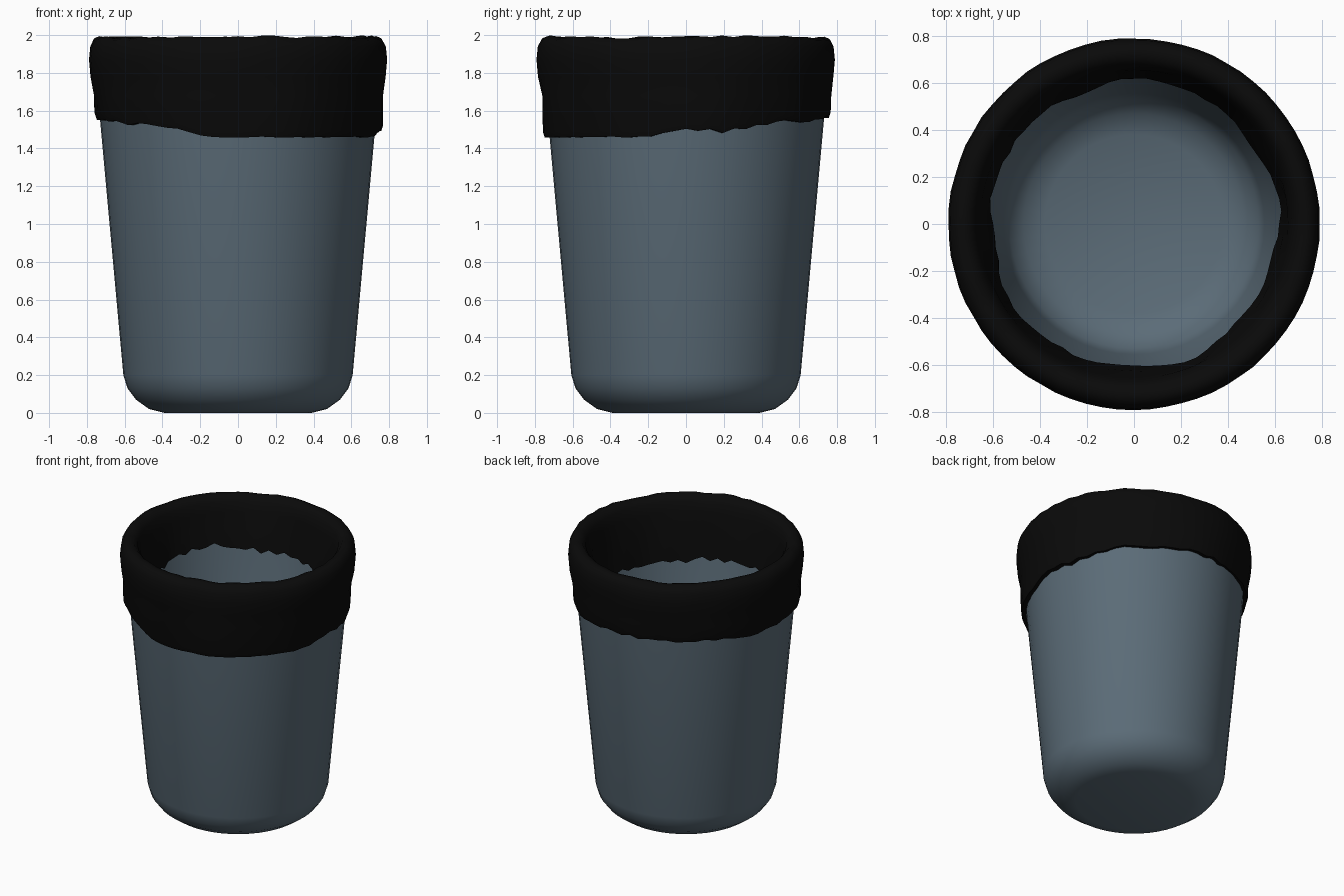
import bpy, bmesh, math, random

if "Cube" in bpy.data.objects:
    bpy.data.objects.remove(bpy.data.objects["Cube"])
random.seed(4)


def material(name, rgb):
    m = bpy.data.materials.new(name)
    m.diffuse_color = (*rgb, 1)
    m.use_nodes = True
    m.node_tree.nodes["Principled BSDF"].inputs["Base Color"].default_value = m.diffuse_color
    return m


def lathe(name, profile, segs, mat, closed=False):
    """Spin profile(angle) -> [(r, z)...] round z; open profiles get end caps."""
    bm = bmesh.new()
    rings = []
    for i in range(segs):
        a = 2 * math.pi * i / segs
        rings.append([bm.verts.new((r * math.cos(a), r * math.sin(a), z))
                      for r, z in profile(a)])
    n = len(rings[0])
    for i in range(segs):
        p, q = rings[i], rings[(i + 1) % segs]
        for j in range(n if closed else n - 1):
            k = (j + 1) % n
            bm.faces.new((p[j], q[j], q[k], p[k]))
    if not closed:
        bm.faces.new([r[0] for r in reversed(rings)])
        bm.faces.new([r[-1] for r in rings])
    bmesh.ops.recalc_face_normals(bm, faces=bm.faces)
    me = bpy.data.meshes.new(name)
    bm.to_mesh(me)
    bm.free()
    me.materials.append(mat)
    ob = bpy.data.objects.new(name, me)
    bpy.context.collection.objects.link(ob)
    bpy.context.view_layer.objects.active = ob
    ob.select_set(True)
    bpy.ops.object.shade_smooth_by_angle(angle=math.radians(50))
    ob.select_set(False)
    return ob


def lerp_keys(keys, deg):
    """Linear interpolation through (degrees, value) keys."""
    for (a, u), (b, v) in zip(keys, keys[1:]):
        if a <= deg <= b:
            return u + (v - u) * (deg - a) / (b - a)


slate = material("slate_grey", (0.105, 0.15, 0.187))
black = material("liner_black", (0.003, 0.003, 0.003))

# Bin: tapered hollow tub with rounded foot
BIN = [(0.39, 0.0), (0.47, 0.02), (0.54, 0.07), (0.585, 0.13), (0.607, 0.2),
       (0.765, 1.93), (0.705, 1.93), (0.555, 0.24), (0.53, 0.16), (0.47, 0.1), (0.38, 0.06)]
lathe("bin", lambda a: BIN, 48, slate)

# Liner: bag folded over the rim, with uneven outer and inner hems
OUTER = [(0, 1.51), (15, 1.49), (45, 1.54), (90, 1.57), (135, 1.58), (180, 1.55),
         (215, 1.535), (240, 1.51), (253, 1.49), (259, 1.46), (345, 1.46), (352, 1.5), (360, 1.51)]
INNER = [(0, 1.56), (60, 1.6), (110, 1.62), (135, 1.66), (150, 1.65), (200, 1.6),
         (270, 1.57), (315, 1.53), (360, 1.56)]


def liner(a):
    deg = math.degrees(a)
    ragged = 0.3 if deg > 259 and deg < 345 else 1
    lo = lerp_keys(OUTER, deg) + random.uniform(-0.012, 0.012) * ragged
    li = lerp_keys(INNER, deg) + random.uniform(-0.02, 0.02)
    d = random.uniform(-0.005, 0.005)
    w = 0.008 * math.sin(5 * a + 1) + 0.006 * math.sin(9 * a)
    t = 1.988 + 0.004 * math.sin(3 * a) + random.uniform(-0.004, 0.008)
    hem = 0.762 + 0.6 * w + d * 0.5
    return [(0.715 + (lo - 1.46) * 0.09, lo), (hem - 0.01, lo), (hem, lo + 0.03),
            (0.765 + 0.4 * w, 1.68), (0.782 + d * 0.4, 1.78), (0.79 + d * 0.4, 1.87),
            (0.783 + d * 0.4, 1.94), (0.762, t - 0.012), (0.735, t), (0.70, t - 0.006),
            (0.672, 1.95), (0.655, 1.88), (0.635 + w, 1.76), (0.612 + 1.2 * w + d, li + 0.02),
            (0.610 + 1.2 * w + d, li), (0.69, li + 0.02), (0.72, 1.95), (0.745, 1.95)]


lathe("bin_liner", liner, 72, black, closed=True)
